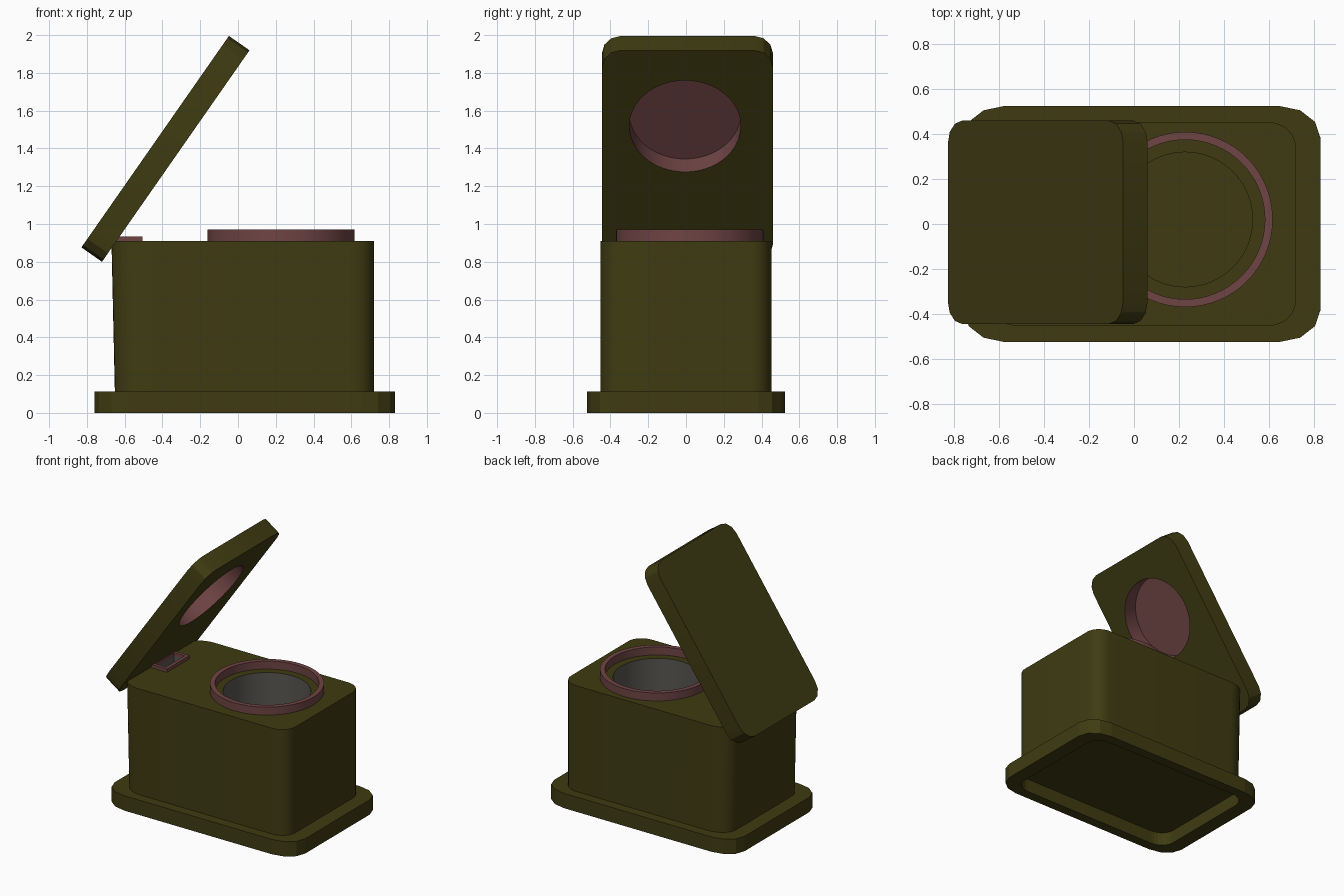
import bpy, bmesh
from math import sin, cos, pi, radians
from mathutils import Matrix

if "Cube" in bpy.data.objects:
    bpy.data.objects.remove(bpy.data.objects["Cube"])


def material(name, rgb):
    m = bpy.data.materials.new(name)
    m.diffuse_color = (*rgb, 1)
    m.use_nodes = True
    m.node_tree.nodes["Principled BSDF"].inputs["Base Color"].default_value = m.diffuse_color
    return m


OLIVE = material("olive", (0.05, 0.044, 0.006))
PINK = material("dull_pink", (0.16, 0.058, 0.058))
STEEL = material("dark_grey", (0.10, 0.095, 0.085))


def rounded(x0, x1, y0, y1, r_left, r_right, seg):
    """Rounded rectangle outline; each radius is an (rx, ry) pair."""
    pts = []
    for k, (cx, cy, sx, sy, r) in enumerate([
            (x1, y1, -1, -1, r_right), (x0, y1, 1, -1, r_left),
            (x0, y0, 1, 1, r_left), (x1, y0, -1, 1, r_right)]):
        for i in range(seg + 1):
            a = (k + i / seg) * pi / 2
            pts.append((cx + sx * r[0] + r[0] * cos(a), cy + sy * r[1] + r[1] * sin(a)))
    return pts


def rect(x0, x1, y0, y1):
    return [(x0, y0), (x1, y0), (x1, y1), (x0, y1)]


def circle(cx, cy, r, n=64):
    return [(cx + r * cos(2 * pi * i / n), cy + r * sin(2 * pi * i / n)) for i in range(n)]


def prism(name, outline, z0, z1, mat, top=None):
    """Closed solid between a bottom outline and an optional different top outline."""
    bm = bmesh.new()
    low = [bm.verts.new((x, y, z0)) for x, y in outline]
    high = [bm.verts.new((x, y, z1)) for x, y in (top or outline)]
    n = len(low)
    bm.faces.new(low[::-1])
    bm.faces.new(high)
    for i in range(n):
        j = (i + 1) % n
        bm.faces.new((low[i], low[j], high[j], high[i]))
    mesh = bpy.data.meshes.new(name)
    bm.to_mesh(mesh)
    bm.free()
    mesh.materials.append(mat)
    ob = bpy.data.objects.new(name, mesh)
    bpy.context.collection.objects.link(ob)
    return ob


def activate(ob):
    bpy.ops.object.select_all(action='DESELECT')
    ob.select_set(True)
    bpy.context.view_layer.objects.active = ob


def cut(ob, outline, z0, z1, mat):
    """Cut a prism-shaped hole whose walls take the given material."""
    cutter = prism("cutter", outline, z0, z1, mat)
    mod = ob.modifiers.new("hole", 'BOOLEAN')
    mod.operation, mod.solver, mod.object = 'DIFFERENCE', 'EXACT', cutter
    mod.material_mode = 'TRANSFER'
    activate(ob)
    bpy.ops.object.modifier_apply(modifier=mod.name)
    bpy.data.objects.remove(cutter)


def smooth(ob):
    activate(ob)
    bpy.ops.object.shade_smooth_by_angle(angle=radians(25))


# Base flange, recessed underneath
base = prism("base_flange", rounded(-.76, .83, -.525, .525, (.18, .14), (.18, .14), 3), 0, .112, OLIVE)
cut(base, rounded(-.65, .72, -.45, .45, (.12, .1), (.12, .1), 6), -.1, .1, OLIVE)

# Body, leaning out slightly on the hinge side, with a round well and a slot
R = (.12, .11)
body = prism("body", rounded(-.652, .72, -.453, .453, (.15, .12), R, 8), .112, .91, OLIVE,
             top=rounded(-.67, .72, -.453, .453, (.15, .12), R, 8))
CX, CY = .228, .02
cut(body, circle(CX, CY, .30), 0, 1.2, STEEL)
cut(body, rect(-.62, -.53, -.10, .12), .5, 1.2, STEEL)
smooth(body)

# Raised ring around the well
ring = prism("well_ring", circle(CX, CY, .39), .905, .97, PINK)
cut(ring, circle(CX, CY, .355), .8, 1.1, PINK)
smooth(ring)

# Small frame around the slot
frame = prism("slot_frame", rect(-.645, -.505, -.125, .145), .905, .935, PINK)
cut(frame, rect(-.62, -.53, -.10, .12), .8, 1.1, PINK)

# Open lid with a round recess on its underside
lid = prism("lid", rounded(0, 1.365, -.445, .46, (.11, .1), (.11, .1), 3), 0, .133, OLIVE)
cut(lid, circle(.875, -.005, .295), -.1, .12, PINK)
lid.data.transform(Matrix.Translation((-.72, 0, .80)) @ Matrix.Rotation(radians(-55.1), 4, 'Y'))
smooth(lid)
